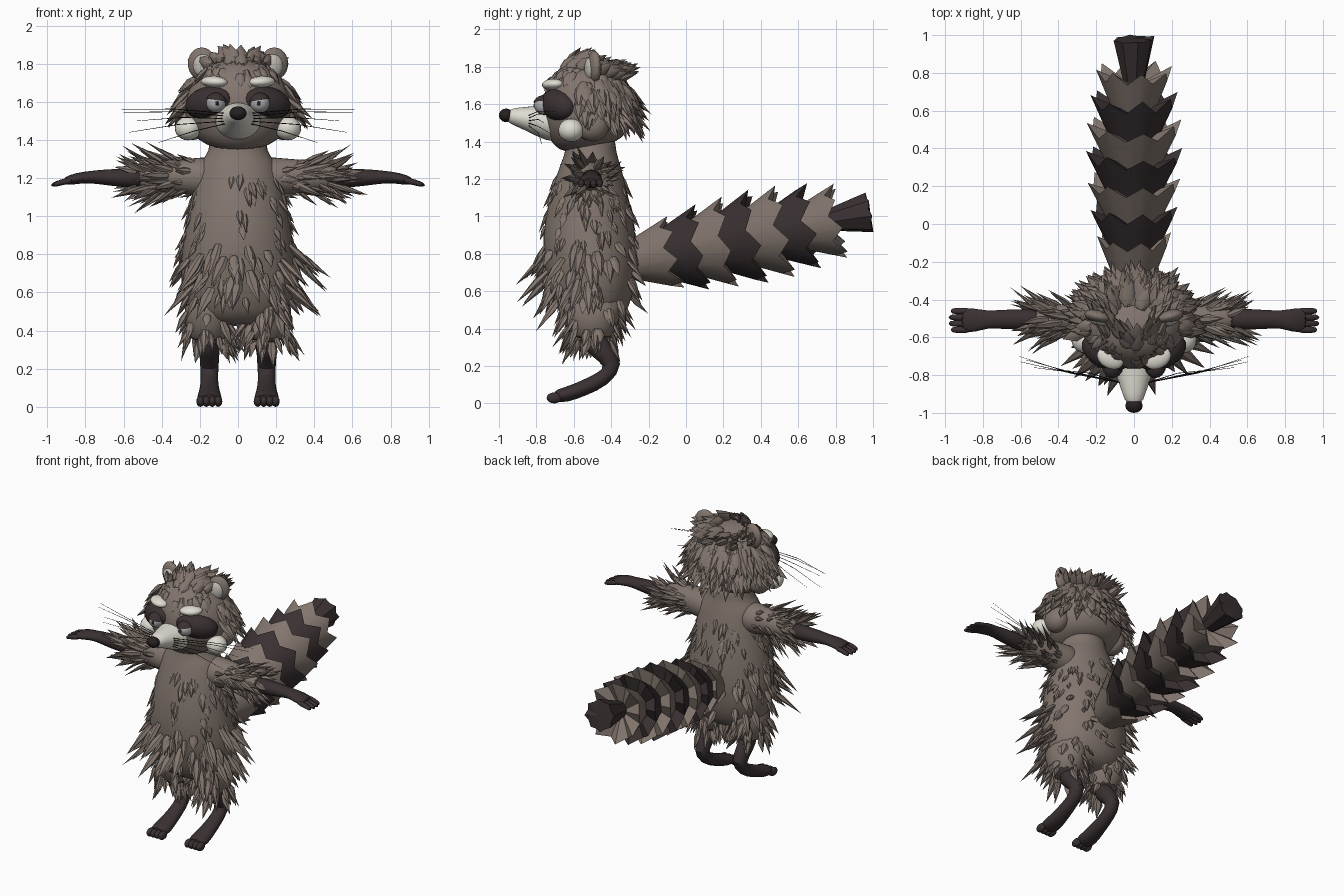
import bpy, bmesh, math, random
from mathutils import Vector, Matrix

random.seed(4)
cube = bpy.data.objects.get("Cube")
if cube:
    bpy.data.objects.remove(cube)


def material(name, rgb):
    m = bpy.data.materials.new(name)
    m.use_nodes = True
    m.diffuse_color = (*rgb, 1)
    bsdf = m.node_tree.nodes["Principled BSDF"]
    bsdf.inputs["Base Color"].default_value = (*rgb, 1)
    bsdf.inputs["Roughness"].default_value = 0.8
    return m


FUR = material("brown fur", (0.225, 0.18, 0.155))
DARK = material("dark fur", (0.042, 0.03, 0.031))
WHITE = material("cream fur", (0.74, 0.72, 0.64))
EAR = material("pale ear lining", (0.54, 0.51, 0.46))
EYE = material("grey eye", (0.42, 0.42, 0.42))
BLACK = material("nose black", (0.02, 0.014, 0.014))


def finish(name, bm, mat, smooth=40, subdiv=0):
    bmesh.ops.recalc_face_normals(bm, faces=bm.faces[:])
    me = bpy.data.meshes.new(name)
    bm.to_mesh(me)
    bm.free()
    me.materials.append(mat)
    ob = bpy.data.objects.new(name, me)
    bpy.context.collection.objects.link(ob)
    for o in bpy.context.selected_objects:
        o.select_set(False)
    ob.select_set(True)
    bpy.context.view_layer.objects.active = ob
    bpy.ops.object.shade_smooth_by_angle(angle=math.radians(smooth))
    if subdiv:
        mod = ob.modifiers.new("Smooth", "SUBSURF")
        mod.levels = mod.render_levels = subdiv
    return ob


def surface(rings, t, a):
    """Point, outward direction and path direction on a lofted tube."""
    i = min(int(t), len(rings) - 2)
    ring = Vector(rings[i]).lerp(Vector(rings[i + 1]), t - i)
    lo, hi = max(0, round(t) - 1), min(len(rings) - 1, round(t) + 1)
    path = (Vector(rings[hi][:3]) - Vector(rings[lo][:3])).normalized()
    ref = Vector((0, 1, 0)) if abs(path.x) > 0.7 else Vector((1, 0, 0))
    v = path.cross(ref).normalized()
    u = v.cross(path)
    offset = u * ring[3] * math.cos(a) + v * ring[4] * math.sin(a)
    return Vector(ring[:3]) + offset, offset.normalized(), path


def loft(name, rings, mat, n=14, subdiv=1):
    bm = bmesh.new()
    loops = [[bm.verts.new(surface(rings, k, math.tau * j / n)[0]) for j in range(n)]
             for k in range(len(rings))]
    for A, B in zip(loops, loops[1:]):
        for j in range(n):
            bm.faces.new((A[j], A[j - 1], B[j - 1], B[j]))
    bm.faces.new(loops[0])
    bm.faces.new(loops[-1])
    return finish(name, bm, mat, 60, subdiv)


def ball(name, pos, size, mat, rz=0, ry=0, keep_above=None):
    bm = bmesh.new()
    bmesh.ops.create_uvsphere(bm, u_segments=18, v_segments=12, radius=1)
    if keep_above is not None:
        low = [v for v in bm.verts if v.co.z < keep_above]
        bmesh.ops.delete(bm, geom=low, context="VERTS")
    rot = Matrix.Rotation(rz, 4, "Z") @ Matrix.Rotation(ry, 4, "Y")
    bm.transform(Matrix.Translation(pos) @ rot @ Matrix.Diagonal((*size, 1)))
    return finish(name, bm, mat, 60)


def fur(name, rings, count, t_range, a_range, length, width, lift, flow, bias=(0, 0, 0)):
    """Leaf shaped spikes scattered over a lofted tube."""
    bm = bmesh.new()
    for k in range(count):
        a = math.radians(random.uniform(*a_range))
        p, out, path = surface(rings, random.uniform(*t_range), a)
        jitter = Vector([random.uniform(-0.15, 0.15) for _ in range(3)])
        d = (out * random.uniform(*lift) + path * flow + jitter + Vector(bias)).normalized()
        side = d.cross(out).normalized()
        thick = side.cross(d)
        size = random.uniform(*length)
        w = random.uniform(*width)
        p = p - out * 0.012
        loops = []
        for along, r in ((0, 0.7), (0.35, 1)):
            loops.append([bm.verts.new(p + d * size * along + side * w * r * math.cos(q)
                                       + thick * w * 0.6 * r * math.sin(q))
                          for q in (math.tau * j / 6 for j in range(6))])
        tip = bm.verts.new(p + d * size)
        for j in range(6):
            bm.faces.new((loops[0][j - 1], loops[0][j], loops[1][j], loops[1][j - 1]))
            bm.faces.new((loops[1][j - 1], loops[1][j], tip))
    return finish(name, bm, mat=FUR, smooth=45)


def mirrored(rings, s):
    return [(r[0] * s, *r[1:]) for r in rings]


# Torso and its coat
torso = [(0, -.50, .42, .18, .12), (0, -.5, .5, .28, .2), (0, -.5, .65, .305, .24),
         (0, -.515, .8, .305, .26), (0, -.52, 1.0, .27, .24), (0, -.515, 1.15, .235, .2),
         (0, -.51, 1.27, .215, .165), (0, -.51, 1.32, .165, .145), (0, -.51, 1.37, .15, .135),
         (0, -.51, 1.44, .15, .135)]
loft("torso", torso, FUR, 20)
fur("chest_tufts", torso, 95, (3.2, 5.6), (0, 360), (.07, .12), (.015, .023), (.35, .65), -1)
fur("belly_fur", torso, 90, (1.2, 3.4), (0, 360), (.09, .16), (.018, .032), (.4, .9), -1)
fur("long_belly_fur", torso, 26, (1.5, 3.4), (170, 370), (.18, .27), (.025, .038), (.8, 1.2), -1)

# Head, hair and muzzle
head = [(0, -.52, 1.36, .13, .13), (0, -.53, 1.4, .22, .19), (0, -.53, 1.48, .28, .235),
        (0, -.53, 1.58, .285, .245), (0, -.53, 1.68, .265, .23), (0, -.53, 1.77, .2, .17),
        (0, -.52, 1.82, .09, .08)]
loft("head", head, FUR, 20)
fur("back_hair", head, 160, (2.6, 5.2), (28, 152), (.11, .17), (.025, .038), (.4, .8), -.8)
fur("side_hair", head, 34, (3, 4.5), (-15, 28), (.1, .19), (.028, .04), (.5, .9), -.8)
fur("side_hair_right", head, 34, (3, 4.5), (152, 195), (.1, .19), (.028, .04), (.5, .9), -.8)
fur("crown_hair", head, 50, (4.7, 6), (0, 180), (.1, .15), (.028, .042), (.5, .8), .1, (0, .5, .3))
fur("top_hair", head, 34, (5.2, 6), (180, 360), (.09, .14), (.028, .04), (.4, .6), .2, (0, .9, .1))
fur("forehead_hair", head, 28, (4.5, 5.4), (200, 340), (.07, .11), (.02, .03), (.3, .5), -.6)
loft("muzzle", [(0, -.64, 1.495, .155, .115), (0, -.74, 1.502, .12, .1), (0, -.82, 1.518, .09, .075),
                (0, -.9, 1.532, .062, .052), (0, -.96, 1.538, .04, .036)], WHITE, 14)
ball("nose", (0, -.962, 1.54), (.046, .038, .036), BLACK)

for s, word in ((1, "left"), (-1, "right")):
    # Face markings, eyes and ears
    ball(word + "_mask", (s * .15, -.68, 1.595), (.14, .085, .085), DARK, s * .5, s * .2)
    ball(word + "_eye", (s * .115, -.755, 1.592), (.052, .057, .05), EYE)
    ball(word + "_eyelid", (s * .115, -.756, 1.595), (.057, .062, .054), DARK, 0, s * -.15, 0.1)
    ball(word + "_pupil", (s * .11, -.805, 1.592), (.012, .01, .014), BLACK)
    ball(word + "_brow", (s * .125, -.71, 1.705), (.075, .055, .03), WHITE, s * .5, s * -.05)
    ball(word + "_cheek_patch", (s * .262, -.615, 1.46), (.07, .068, .062), WHITE, s * .6)
    ball(word + "_cheek", (s * .235, -.5, 1.485), (.075, .09, .085), FUR)
    ball(word + "_ear", (s * .19, -.49, 1.8), (.075, .035, .085), FUR, s * .25)
    ball(word + "_ear_lining", (s * .185, -.515, 1.79), (.052, .026, .06), EAR, s * .25)

    # Whiskers
    for k, (x, y, z) in enumerate(((.61, -.7, 1.56), (.6, -.73, 1.545), (.53, -.76, 1.5),
                                   (.57, -.72, 1.44), (.42, -.77, 1.385))):
        z0 = 1.54 - k * .014
        loft(f"{word}_whisker_{k}", mirrored([
            (.07, -.84, z0, .0025, .0025), (x * .55, -.79, (z0 + z) / 2 + .012, .002, .002),
            (x, y, z, .001, .001)], s), BLACK, 4, 0)

    # Arms
    arm = mirrored([(.1, -.505, 1.2, .12, .12), (.2, -.505, 1.205, .11, .105),
                    (.3, -.505, 1.21, .09, .092), (.42, -.505, 1.205, .08, .082),
                    (.54, -.505, 1.2, .062, .062)], s)
    loft(word + "_upper_arm", arm, FUR)
    fur(word + "_arm_fur", arm, 62, (2, 4), (0, 360), (.1, .21), (.015, .026), (.3, .8), 1)
    fur(word + "_shoulder_tufts", arm, 16, (1.2, 2.2), (0, 360), (.07, .11), (.014, .02), (.2, .5), 1)
    loft(word + "_forearm", mirrored([
        (.48, -.505, 1.2, .056, .056), (.6, -.505, 1.2, .056, .05), (.7, -.505, 1.205, .052, .042),
        (.78, -.505, 1.205, .046, .032), (.84, -.51, 1.2, .066, .03), (.92, -.51, 1.18, .066, .024)],
        s), DARK)
    for k in range(4):
        y = -.56 + k * .033
        end = .99 - .012 * abs(k - 1.5)
        loft(f"{word}_finger_{k}", mirrored([
            (.86, y, 1.19, .019, .018), (.93, y, 1.178, .02, .018), (end, y, 1.16, .015, .011)],
            s), DARK, 8)

    # Legs
    thigh = mirrored([(.155, -.5, .6, .13, .19), (.155, -.5, .45, .13, .15),
                      (.155, -.5, .33, .11, .11)], s)
    loft(word + "_thigh", thigh, FUR)
    fur(word + "_leg_fur", thigh, 50, (.5, 2), (0, 360), (.08, .16), (.018, .03), (.25, .7), 1)
    loft(word + "_lower_leg", mirrored([
        (.15, -.52, .37, .055, .07), (.15, -.46, .29, .056, .062), (.15, -.375, .205, .048, .055),
        (.15, -.44, .13, .046, .046), (.15, -.55, .08, .055, .042), (.15, -.64, .045, .068, .042),
        (.15, -.71, .036, .064, .034)], s), DARK)
    for k in range(4):
        x = s * (.104 + k * .031)
        ball(f"{word}_toe_{k}", (x, -.705, .029), (.022, .04, .029), DARK)

# Tail of flaring cups with jagged rims
axis = Vector((0, 1, .19)).normalized()
across = Vector((1, 0, 0))
upward = across.cross(axis)
rim_sizes = (.2, .235, .25, .26, .255, .235, .205, .11)
for k, r in enumerate(rim_sizes):
    tip_end = k == 7
    y = .985 if tip_end else -.055 + k * .147
    end = Vector((0, y, (.835 if tip_end else .82) + .19 * y))
    size = .23 if tip_end else .24
    points = 8
    bm = bmesh.new()
    base, rim = [], []
    for j in range(points * 2):
        q = math.tau * (j + .5) / (points * 2)
        spoke = across * math.cos(q) + upward * math.sin(q)
        valley = j % 2 == 0
        back = (.008 if tip_end else .06) if valley else random.uniform(-.012, .012)
        wide = r * (.88 if valley else 1)
        base.append(bm.verts.new(end - axis * size + spoke * r * .53))
        rim.append(bm.verts.new(end - axis * back + spoke * wide))
    middle = bm.verts.new(end - axis * (0 if tip_end else .1))
    for j in range(points * 2):
        bm.faces.new((base[j - 1], base[j], rim[j], rim[j - 1]))
        bm.faces.new((rim[j - 1], rim[j], middle))
    bm.faces.new(base)
    finish(f"tail_ring_{k}", bm, DARK if k % 2 else FUR, 35)
loft("tail_root", [(0, -.36, .75, .1, .1), (0, -.1, .8, .11, .11)], FUR, 14, 0)
